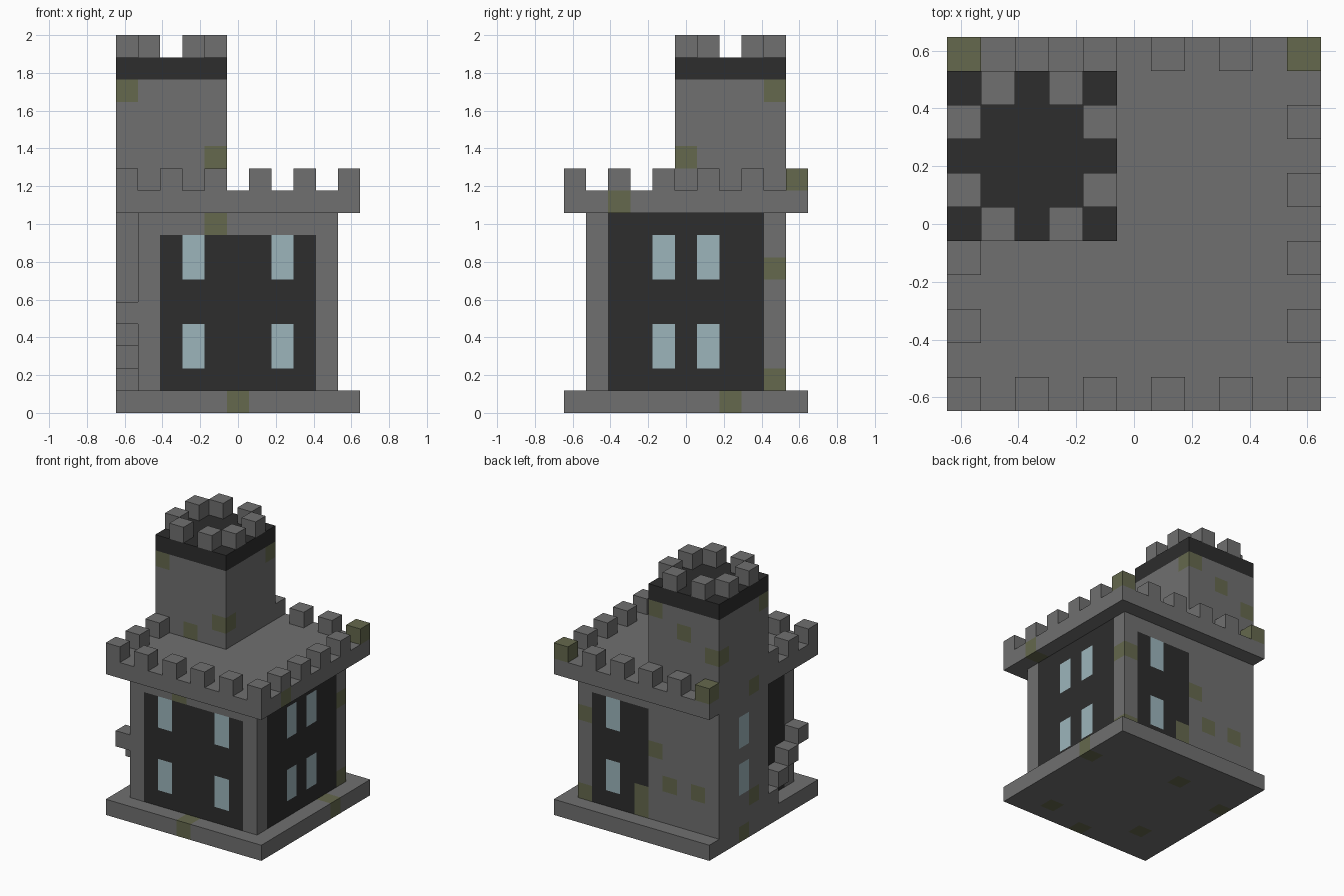
import bpy, bmesh
from mathutils import Vector

if "Cube" in bpy.data.objects:
    bpy.data.objects.remove(bpy.data.objects["Cube"], do_unlink=True)

U = 2 / 17          # edge of one block
N = 11              # blocks along each side of the plan


def make_material(name, rgb):
    m = bpy.data.materials.new(name)
    m.use_nodes = True
    m.diffuse_color = (*rgb, 1)
    m.node_tree.nodes["Principled BSDF"].inputs["Base Color"].default_value = (*rgb, 1)
    return m


STONE, DARK, GLASS, MOSS = range(4)
MATERIALS = [
    make_material("grey stone", (0.16, 0.16, 0.16)),
    make_material("charcoal panel", (0.026, 0.026, 0.026)),
    make_material("pale blue glass", (0.335, 0.46, 0.50)),
    make_material("mossy stone", (0.13, 0.14, 0.075)),
]


def box(xs, ys, zs):
    """Blocks filling half-open ranges on three axes."""
    return [(x, y, z) for x in range(*xs) for y in range(*ys) for z in range(*zs)]


# Battlements: every second block round the roof rim, pairs per side on the tower
rim = [(x, y, 10) for x in range(0, N, 2) for y in range(0, N, 2)
       if x in (0, N - 1) or y in (0, N - 1)]
tower_rim = [(x, 5 + y, 16) for x in range(5) for y in range(5)
             if (x in (0, 4)) != (y in (0, 4)) and 2 not in (x, y)]

# Parts in order of ownership where they meet
PARTS = {
    "tower": box((0, 5), (5, 10), (1, 15)),
    "tower_belt": box((0, 5), (5, 10), (15, 16)),
    "tower_battlements": tower_rim,
    "base_slab": box((0, N), (0, N), (0, 1)),
    "keep_walls": box((1, 10), (1, 10), (1, 9)),
    "roof_slab": box((0, N), (0, N), (9, 10)),
    "roof_battlements": rim,
    "side_steps": [(0, 1 + i, 4 - i) for i in range(4)],
}
owner = {}
for part, cells in PARTS.items():
    for cell in cells:
        owner.setdefault(cell, part)

# Scattered mossy blocks
MOSSY = {
    (5, 0, 0), (10, 7, 0), (0, 7, 0), (2, 2, 0), (4, 8, 0), (8, 1, 0),
    (4, 1, 8), (9, 9, 1), (9, 9, 6), (5, 9, 1), (5, 9, 2),
    (10, 2, 9), (0, 6, 9), (0, 10, 10), (10, 10, 10),
    (4, 5, 11), (2, 5, 10), (0, 5, 14), (4, 9, 14), (2, 9, 13),
    (0, 9, 12), (4, 9, 5), (3, 9, 3), (1, 9, 3), (0, 6, 2),
}
FRONT, BACK, EAST, WEST = (1, -1), (1, 1), (0, 1), (0, -1)

# Wall panels: side -> (first, last, top, window columns)
PANELS = {
    FRONT: (2, 8, 7, (3, 7)),
    EAST: (2, 8, 8, (4, 6)),
    BACK: (5, 8, 7, (7,)),
    WEST: (2, 4, 8, ()),
}


def face_colour(part, cell, side):
    """Colour of one block face from its part, place and direction."""
    if cell in MOSSY:
        return MOSS
    if part == "tower_belt":
        return DARK
    z = cell[2]
    if part == "tower" and side == WEST and cell[1] == 7 and z in (3, 4, 6, 7):
        return GLASS
    if part == "keep_walls" and side in PANELS:
        first, last, top, windows = PANELS[side]
        along = cell[1 - side[0]]
        if along in windows and z in (2, 3, 6, 7):
            return GLASS
        if first <= along <= last and z <= top:
            return DARK
    return STONE


def build(part):
    """Skin of a part: only faces with no block against them."""
    bm = bmesh.new()
    for cell in (c for c, p in owner.items() if p == part):
        for axis in range(3):
            for sign in (-1, 1):
                step = [0, 0, 0]
                step[axis] = sign
                if tuple(a + b for a, b in zip(cell, step)) in owner:
                    continue
                normal, u = Vector(step), Vector((0, 0, 0))
                u[(axis + 1) % 3] = 1
                v = normal.cross(u)
                mid = Vector(cell) + Vector((0.5, 0.5, 0.5)) + normal / 2
                mid -= Vector((N / 2, N / 2, 0))
                ring = [-u - v, u - v, u + v, v - u]
                face = bm.faces.new([bm.verts.new((mid + r / 2) * U) for r in ring])
                face.material_index = face_colour(part, cell, (axis, sign))
    bmesh.ops.remove_doubles(bm, verts=bm.verts, dist=U / 100)
    mesh = bpy.data.meshes.new(part)
    bm.to_mesh(mesh)
    bm.free()
    for m in MATERIALS:
        mesh.materials.append(m)
    bpy.context.collection.objects.link(bpy.data.objects.new(part, mesh))


for part in PARTS:
    build(part)
